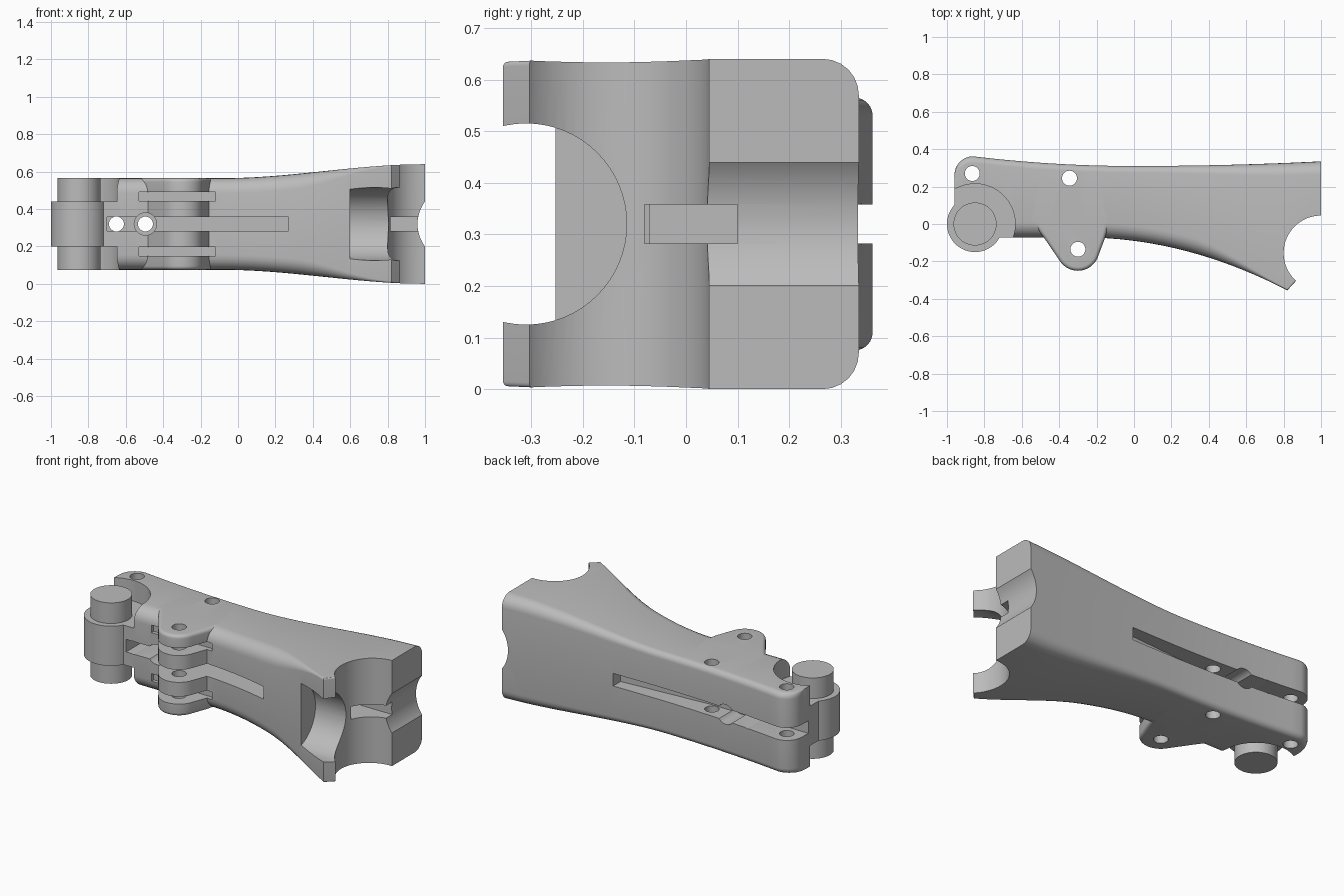
import bpy, bmesh, math
from mathutils import Matrix, Vector

if "Cube" in bpy.data.objects:
    bpy.data.objects.remove(bpy.data.objects["Cube"], do_unlink=True)

MID = 0.32          # height of the symmetry plane
HALF = 0.245        # half thickness of the narrow end
PIN = (-0.85, 0.0)  # hinge axis

grey = bpy.data.materials.new("plain_grey")
grey.use_nodes = True
grey.diffuse_color = (0.5, 0.5, 0.5, 1)
grey.node_tree.nodes["Principled BSDF"].inputs["Base Color"].default_value = (0.5, 0.5, 0.5, 1)


def finish(name, bm):
    bmesh.ops.recalc_face_normals(bm, faces=bm.faces)
    mesh = bpy.data.meshes.new(name)
    bm.to_mesh(mesh)
    bm.free()
    mesh.materials.append(grey)
    obj = bpy.data.objects.new(name, mesh)
    bpy.context.collection.objects.link(obj)
    return obj


def cylinder(name, start, end, radius, sides=64):
    a, b = Vector(start), Vector(end)
    turn = (b - a).to_track_quat('Z', 'Y').to_matrix().to_4x4()
    bm = bmesh.new()
    bmesh.ops.create_cone(bm, cap_ends=True, segments=sides, radius1=radius, radius2=radius,
                          depth=(b - a).length, matrix=Matrix.Translation((a + b) / 2) @ turn)
    return finish(name, bm)


def prism(name, outline, z0, z1, bevel=0):
    bm = bmesh.new()
    base = bm.faces.new([bm.verts.new((x, y, z0)) for x, y in outline])
    top = bmesh.ops.extrude_face_region(bm, geom=[base])["geom"]
    bmesh.ops.translate(bm, vec=(0, 0, z1 - z0), verts=[v for v in top if isinstance(v, bmesh.types.BMVert)])
    if bevel:
        rims = [e for e in bm.edges if abs(e.verts[0].co.z - e.verts[1].co.z) < 1e-5]
        bmesh.ops.bevel(bm, geom=rims, offset=bevel, segments=5, profile=0.5, affect='EDGES')
    return finish(name, bm)


def box(x0, x1, y0, y1, z0, z1):
    return prism("cutter", [(x0, y0), (x1, y0), (x1, y1), (x0, y1)], z0, z1)


def combine(obj, tool, operation='DIFFERENCE'):
    mod = obj.modifiers.new("combine", 'BOOLEAN')
    mod.operation, mod.object, mod.solver = operation, tool, 'EXACT'
    bpy.context.view_layer.objects.active = obj
    bpy.ops.object.modifier_apply(modifier=mod.name)
    bpy.data.objects.remove(tool, do_unlink=True)


def ease(t):
    t = min(max(t, 0), 1)
    return t * t * (3 - 2 * t)


# Body: rounded rectangles lofted along the length
def section(x):
    u = max(x, -0.28)
    front = -0.09 - 0.13 * u - 0.235 * u * u
    if x > 0.82:
        front = min(-0.355 + 1.1 * (x - 0.82), -0.3)
    back = 0.31 + (0.025 if x > 0 else 0.07) * x * x
    if x < -0.86:
        back = 0.262 + math.sqrt(max(0.01 - (x + 0.86) ** 2, 0))
    half = HALF + 0.075 * ease((x + 0.08) / 1.08)
    r_front = 0.08 - 0.07 * ease((x - 0.3) / 0.5)
    r_back = 0.035 + 0.035 * ease(x)
    points = []
    for cy, cz, r, start in ((back, 1, r_back, 0), (front, 1, r_front, 1),
                             (front, -1, r_front, 2), (back, -1, r_back, 3)):
        oy = cy - r if cy == back else cy + r
        for i in range(7):
            a = (start + i / 6) * math.pi / 2
            points.append((x, oy + r * math.cos(a), MID + cz * (half - r) + r * math.sin(a)))
    return points


stations = [-0.86 - 0.1 * math.cos(i * math.pi / 16) for i in range(8)]
stations += [-0.86 + 1.68 * i / 28 for i in range(29)] + [0.87, 1.0]
bm = bmesh.new()
rings = [[bm.verts.new(p) for p in section(x)] for x in stations]
for a, b in zip(rings, rings[1:]):
    for i in range(len(a)):
        j = (i + 1) % len(a)
        bm.faces.new((a[i], a[j], b[j], b[i]))
bm.faces.new(rings[0])
bm.faces.new(rings[-1])
body = finish("clamp_body", bm)

# Pivot lug on the front
lug_outline = [(-0.56, 0.06), (-0.52, -0.02), (-0.48, -0.075)]
lug_outline += [(-0.3 + 0.115 * math.cos(a), -0.135 + 0.115 * math.sin(a))
                for a in (math.radians(212 + 132 * i / 16) for i in range(17))]
lug_outline += [(-0.155, -0.075), (-0.135, 0), (-0.13, 0.06)]
combine(body, prism("lug", lug_outline, MID - HALF, MID + HALF, 0.02), 'UNION')

# Hinge barrel, with clearance pockets above and below it
for side in (-1, 1):
    combine(body, cylinder("cutter", (*PIN, MID + side * 0.12), (*PIN, MID + side * 0.5), 0.215))
combine(body, cylinder("barrel", (*PIN, MID - 0.12), (*PIN, MID + 0.12), 0.15), 'UNION')

# Slots in the lug, front and back
for side in (-1, 1):
    z = MID + side * 0.147
    combine(body, box(-0.53, -0.12, -0.4, -0.05, z - 0.023, z + 0.023))
low, high = MID - 0.038, MID + 0.038
combine(body, box(-0.7, 0.27, -0.5, 0.1, low, high))
combine(body, box(0.2, 1.1, -0.08, 0.1, low, high))
combine(body, prism("cutter", [(-1.1, 0.2), (-0.3, 0.2), (0.27, 0.24), (0.27, 0.5), (-1.1, 0.5)], low, high))

# Screw holes and spring seat through the thickness
for x in (-0.65, -0.495):
    combine(body, cylinder("cutter", (x, -0.5, MID), (x, 0.5, MID), 0.04, 32))
for y0, y1 in ((-0.5, 0.115), (0.17, 0.5)):
    combine(body, cylinder("cutter", (-0.495, y0, MID), (-0.495, y1, MID), 0.06, 32))

# Vertical pivot holes
for x, y in ((-0.865, 0.27), (-0.345, 0.245), (-0.3, -0.135)):
    combine(body, cylinder("cutter", (x, y, -0.2), (x, y, 1), 0.04, 32))

# Jaw: upright grip, lengthwise recess and shallow end groove
combine(body, cylinder("cutter", (1.0, -0.155, -0.2), (1.0, -0.155, 1), 0.2))
combine(body, cylinder("cutter", (0.6, -0.31, MID), (1.2, -0.31, MID), 0.195))
combine(body, cylinder("cutter", (1.16, -0.6, MID), (1.16, 0.6, MID), 0.2))

# Hinge pin
pin = cylinder("hinge_pin", (*PIN, MID - HALF), (*PIN, MID + HALF), 0.115)

bpy.ops.object.select_all(action='DESELECT')
for obj in (body, pin):
    obj.select_set(True)
bpy.context.view_layer.objects.active = body
bpy.ops.object.shade_smooth_by_angle(angle=math.radians(30))
